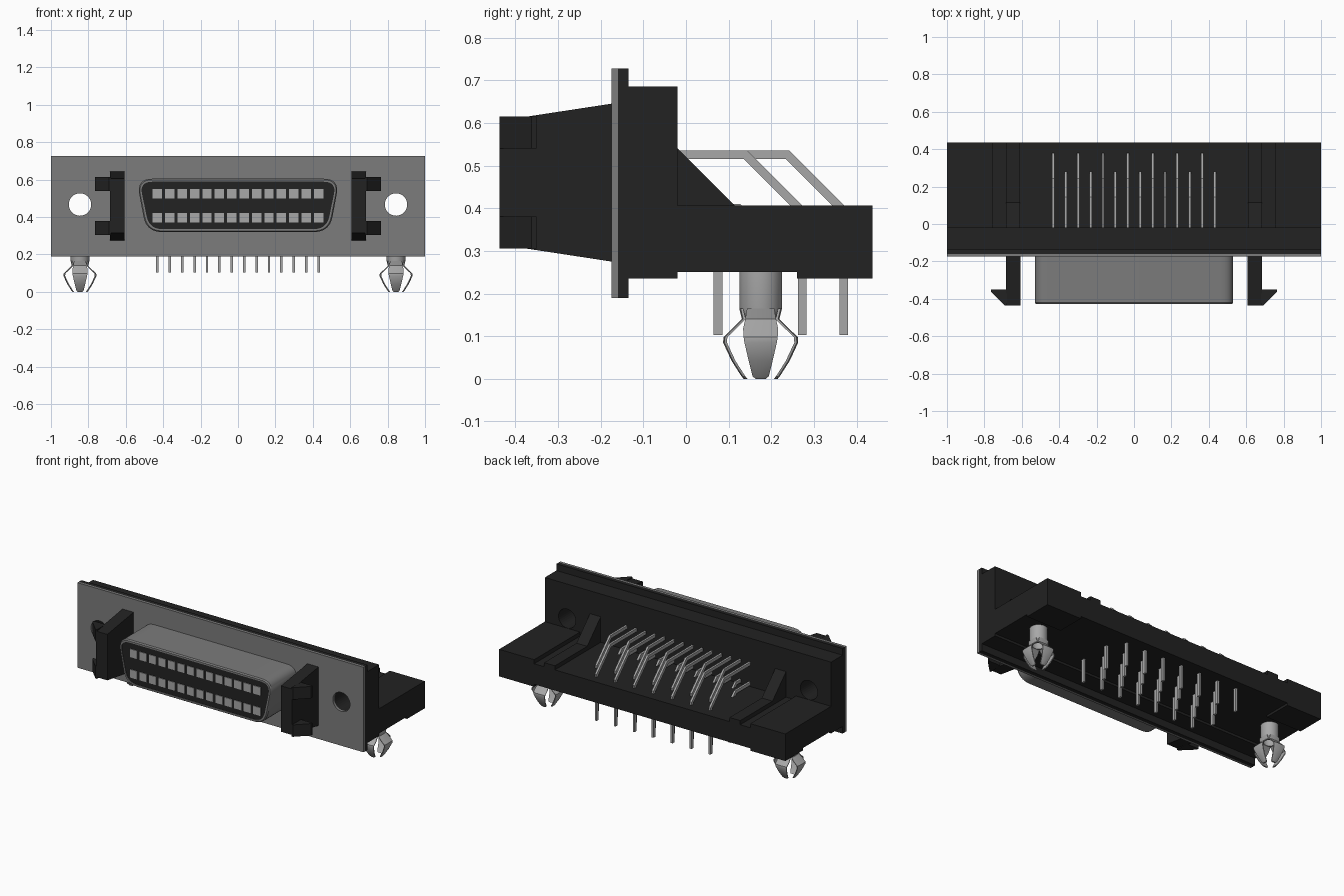
import bpy, bmesh, math
from mathutils import Vector

cube = bpy.data.objects.get("Cube")
if cube:
    bpy.data.objects.remove(cube, do_unlink=True)


def material(name, value):
    m = bpy.data.materials.new(name)
    m.use_nodes = True
    col = (value, value, value, 1)
    m.diffuse_color = col
    m.node_tree.nodes["Principled BSDF"].inputs["Base Color"].default_value = col
    return m


BLACK = material("black plastic", 0.016)
STEEL = material("dark steel", 0.2)
TIN = material("light tin", 0.39)


def finish(name, bm, mat, smooth=False):
    bmesh.ops.recalc_face_normals(bm, faces=bm.faces)
    me = bpy.data.meshes.new(name)
    bm.to_mesh(me)
    bm.free()
    me.materials.append(mat)
    ob = bpy.data.objects.new(name, me)
    bpy.context.collection.objects.link(ob)
    if smooth:
        bpy.ops.object.select_all(action='DESELECT')
        ob.select_set(True)
        bpy.context.view_layer.objects.active = ob
        bpy.ops.object.shade_smooth_by_angle(angle=math.radians(35))
    return ob


def loft(bm, rings, caps=True, closed=False):
    """Skin rings of points with equal counts."""
    vs = [[bm.verts.new(p) for p in r] for r in rings]
    n = len(vs[0])
    pairs = list(zip(vs, vs[1:])) + ([(vs[-1], vs[0])] if closed else [])
    for a, b in pairs:
        for i in range(n):
            j = (i + 1) % n
            bm.faces.new((a[i], a[j], b[j], b[i]))
    if caps and not closed:
        bm.faces.new(vs[0])
        bm.faces.new(vs[-1])


def box(bm, x0, x1, y0, y1, z0, z1):
    loft(bm, [[(x0, y0, z), (x1, y0, z), (x1, y1, z), (x0, y1, z)] for z in (z0, z1)])


def side_prism(bm, pts, x0, x1):
    """Extrude a (y, z) outline along x."""
    loft(bm, [[(x, y, z) for y, z in pts] for x in (x0, x1)])


def box_part(name, mat, *dims):
    bm = bmesh.new()
    box(bm, *dims)
    return finish(name, bm, mat)


def cut_holes(ob):
    """Drill the two mounting holes along y."""
    for s in (-1, 1):
        bm = bmesh.new()
        c = [(2 * math.pi * i / 32) for i in range(32)]
        loft(bm, [[(s * 0.845 + 0.06 * math.cos(a), y, 0.467 + 0.06 * math.sin(a))
                   for a in c] for y in (-0.3, 0.1)])
        cutter = finish("hole_cutter", bm, BLACK)
        cutter.hide_render = True
        mod = ob.modifiers.new("hole", 'BOOLEAN')
        mod.operation = 'DIFFERENCE'
        mod.solver = 'EXACT'
        mod.object = cutter
        bpy.context.view_layer.objects.active = ob
        bpy.ops.object.modifier_apply(modifier=mod.name)
        bpy.data.objects.remove(cutter, do_unlink=True)


# Face plate and housing with its stepped rear wall
cut_holes(box_part("face_plate", STEEL, -1, 1, -0.175, -0.16, 0.19, 0.727))
bm = bmesh.new()
side_prism(bm, [(-0.16, 0.19), (-0.135, 0.19), (-0.135, 0.235), (-0.02, 0.235),
                (-0.02, 0.685), (-0.135, 0.685), (-0.135, 0.727), (-0.16, 0.727)], -1, 1)
cut_holes(finish("housing_wall", bm, BLACK))

# Rear base, end blocks, feet and gusset ribs
box_part("base_floor", BLACK, -1, 1, -0.02, 0.437, 0.25, 0.38)
for s, side in ((1, "left"), (-1, "right")):
    xs = sorted((s * 0.755, s))
    box_part(side + "_end_block", BLACK, *xs, -0.02, 0.437, 0.38, 0.406)
    box_part(side + "_foot", BLACK, *xs, 0.26, 0.437, 0.235, 0.25)
    bm = bmesh.new()
    side_prism(bm, [(-0.02, 0.38), (0.437, 0.38), (0.437, 0.406), (0.115, 0.406),
                    (-0.02, 0.541)], s * 0.61, s * 0.685)
    finish(side + "_gusset_rib", bm, BLACK)


# Rounded D-shaped shell and its insert
def d_ring(y, inset):
    w, b, top, bot = 0.543 - inset, 0.49 - inset, 0.605 - inset, 0.32 + inset
    corners = [Vector(c) for c in ((-w, top), (w, top), (b, bot), (-b, bot))]
    r = 0.085 - inset
    pts = []
    for i, c in enumerate(corners):
        p = c + (corners[i - 1] - c).normalized() * r
        q = c + (corners[(i + 1) % 4] - c).normalized() * r
        for k in range(9):
            t = k / 8
            v = p * (1 - t) ** 2 + c * 2 * t * (1 - t) + q * t * t
            pts.append((v.x, y, v.y))
    return pts


bm = bmesh.new()
loft(bm, [d_ring(-0.175, 0), d_ring(-0.42, 0), d_ring(-0.428, 0.006),
          d_ring(-0.428, 0.016), d_ring(-0.175, 0.016)], closed=True)
finish("connector_shell", bm, STEEL, True)
bm = bmesh.new()
loft(bm, [d_ring(-0.175, 0.016), d_ring(-0.424, 0.016)])
finish("socket_insert", bm, BLACK, True)

# Socket contacts and bent solder pins
COLS = [(i - 6.5) * 0.0663 for i in range(14)]
bm = bmesh.new()
for x in COLS:
    for z in (0.525, 0.396):
        box(bm, x - 0.025, x + 0.025, -0.428, -0.423, z - 0.026, z + 0.026)
finish("socket_contacts", bm, TIN)


def pin(bm, x, z, y_end, drop):
    """Pin leaving the wall, sloping down 45 degrees, then vertical."""
    h, w, k = 0.01, 0.0065, 0.01 * math.tan(math.pi / 8)
    yb, zb = y_end - drop, z - drop
    path = [((-0.03, z + h), (-0.03, z - h)),
            ((yb + k, z + h), (yb - k, z - h)),
            ((y_end + h, zb + k), (y_end - h, zb - k)),
            ((y_end + h, 0.103), (y_end - h, 0.103))]
    loft(bm, [[(x - w, *a), (x + w, *a), (x + w, *b), (x - w, *b)] for a, b in path])


for name, z, reach, drop in (("upper_pins", 0.525, (0.37, 0.272), 0.132),
                             ("lower_pins", 0.40, (0.173, 0.075), 0.05)):
    bm = bmesh.new()
    for i, x in enumerate(COLS):
        pin(bm, x, z, reach[i % 2], drop)
    finish(name, bm, TIN)

# Side latches: tapered arm with two outward hooks
for s, side in ((1, "left"), (-1, "right")):
    bm = bmesh.new()
    side_prism(bm, [(-0.175, 0.275), (-0.175, 0.645), (-0.437, 0.605), (-0.437, 0.315)],
               s * 0.607, s * 0.685)
    for z0, z1 in ((0.305, 0.38), (0.54, 0.615)):
        outline = [(0.68, -0.35), (0.765, -0.35), (0.765, -0.362), (0.69, -0.437), (0.68, -0.437)]
        loft(bm, [[(s * x, y, z) for x, y in outline] for z in (z0, z1)])
    finish(side + "_latch", bm, BLACK)

# Board clips: collar tube with four sprung legs
LEG = [(0.05, 0.165, 0.032), (0.044, 0.14, 0.036), (0.066, 0.118, 0.041), (0.087, 0.098, 0.04),
       (0.088, 0.085, 0.038), (0.068, 0.042, 0.028), (0.045, 0.006, 0.019), (0.04, 0.0, 0.012)]
for s, side in ((1, "left"), (-1, "right")):
    cx, cy = s * 0.845, 0.175
    bm = bmesh.new()

    def circle(r, z):
        return [(cx + r * math.cos(a), cy + r * math.sin(a), z)
                for a in (2 * math.pi * (i + 0.5) / 16 for i in range(16))]

    loft(bm, [circle(0.051, 0.26), circle(0.051, 0.165), circle(0.044, 0.14),
              circle(0.034, 0.14), circle(0.041, 0.165), circle(0.041, 0.26)], closed=True)
    for q in range(4):
        a = q * math.pi / 2
        rad, tan = Vector((math.cos(a), math.sin(a), 0)), Vector((-math.sin(a), math.cos(a), 0))
        rings = []
        for r, z, w in LEG:
            mid = Vector((cx, cy, z))
            rings.append([mid + rad * (r - 0.009) - tan * w, mid + rad * (r - 0.009) + tan * w,
                          mid + rad * (r - 0.003) + tan * w, mid + rad * r + tan * w * 0.5,
                          mid + rad * r - tan * w * 0.5, mid + rad * (r - 0.003) - tan * w])
        loft(bm, rings)
    finish(side + "_board_clip", bm, TIN, True)
